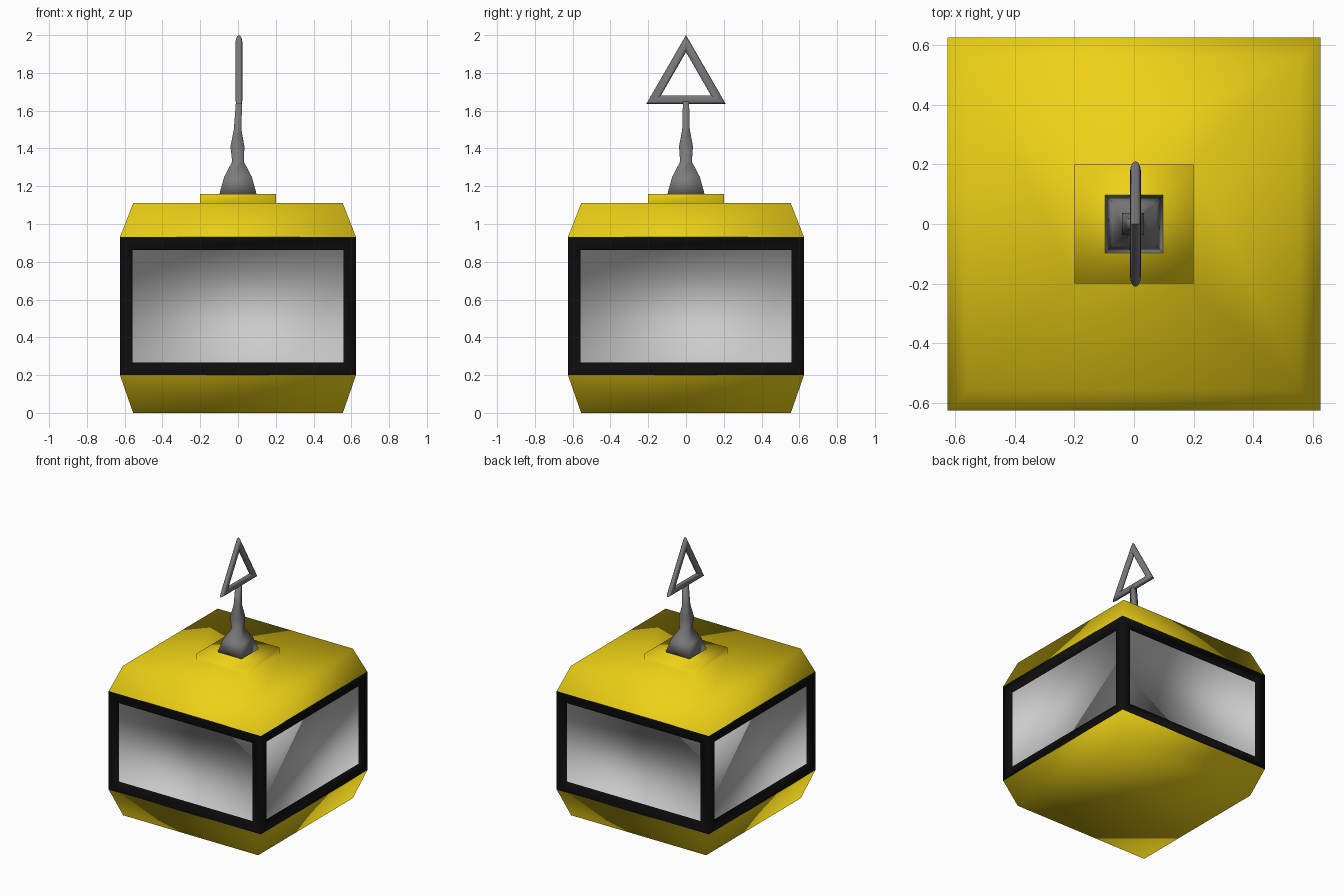
import bpy, bmesh, math

if "Cube" in bpy.data.objects:
    bpy.data.objects.remove(bpy.data.objects["Cube"])


def material(name, rgb):
    m = bpy.data.materials.new(name)
    m.diffuse_color = (*rgb, 1)
    m.use_nodes = True
    m.node_tree.nodes["Principled BSDF"].inputs["Base Color"].default_value = m.diffuse_color
    return m


yellow = material("yellow_paint", (0.85, 0.64, 0.008))
black = material("black_frame", (0.004, 0.004, 0.004))
glass = material("pale_glass", (0.6, 0.6, 0.6))
steel = material("grey_steel", (0.2, 0.2, 0.2))


def square_loft(name, rings, mats, bottom=False, top=False, edit=None):
    """Loft square rings given as (half_width, z, x_offset)."""
    bm = bmesh.new()
    loops = []
    for h, z, ox in rings:
        loops.append([bm.verts.new((ox + sx * h, sy * h, z))
                      for sx, sy in ((-1, -1), (1, -1), (1, 1), (-1, 1))])
    for a, b in zip(loops, loops[1:]):
        for i in range(4):
            j = (i + 1) % 4
            bm.faces.new((a[i], a[j], b[j], b[i]))
    if bottom:
        bm.faces.new(loops[0][::-1])
    if top:
        bm.faces.new(loops[-1])
    bm.normal_update()
    if edit:
        edit(bm)
    for f in bm.faces:
        f.smooth = True
    me = bpy.data.meshes.new(name)
    bm.to_mesh(me)
    bm.free()
    for m in mats:
        me.materials.append(m)
    ob = bpy.data.objects.new(name, me)
    bpy.context.collection.objects.link(ob)
    return ob


def cut_windows(bm):
    panes = bm.faces[:]
    bmesh.ops.inset_individual(bm, faces=panes, thickness=0.067, use_even_offset=True)
    bm.normal_update()
    bmesh.ops.inset_individual(bm, faces=panes, thickness=0.0, depth=-0.025)
    for f in panes:
        f.material_index = 1


# Cabin: lower tub, framed windows, roof with collar
square_loft("cabin_floor", [(0.555, 0, 0), (0.625, 0.2, 0)], [yellow], bottom=True)
square_loft("window_frames", [(0.625, 0.2, 0), (0.625, 0.93, 0)], [black, glass],
            edit=cut_windows)
square_loft("cabin_roof", [(0.625, 0.93, 0), (0.555, 1.11, 0), (0.2, 1.11, 0),
                           (0.2, 1.16, 0)], [yellow], top=True)

# Hanger stem: tapering square post that leans slightly at the top
square_loft("hanger_stem", [(0.098, 1.16, 0), (0.073, 1.25, 0), (0.031, 1.33, 0),
                            (0.037, 1.41, -0.003), (0.02, 1.5, -0.002),
                            (0.016, 1.66, 0.006)], [steel], bottom=True, top=True)

# Triangular hanging loop: three-segment torus, flattened across x
bpy.ops.mesh.primitive_torus_add(major_segments=3, minor_segments=12,
                                 major_radius=0.198, minor_radius=0.045,
                                 location=(0.005, 0, 1.757),
                                 rotation=(0, -math.pi / 2, 0))
loop = bpy.context.object
loop.name = "hanger_loop"
loop.scale = (1, 1, 0.42)
bpy.ops.object.transform_apply(location=False, rotation=True, scale=True)
bpy.ops.object.shade_smooth_by_angle(angle=math.radians(40))
loop.data.materials.append(steel)
